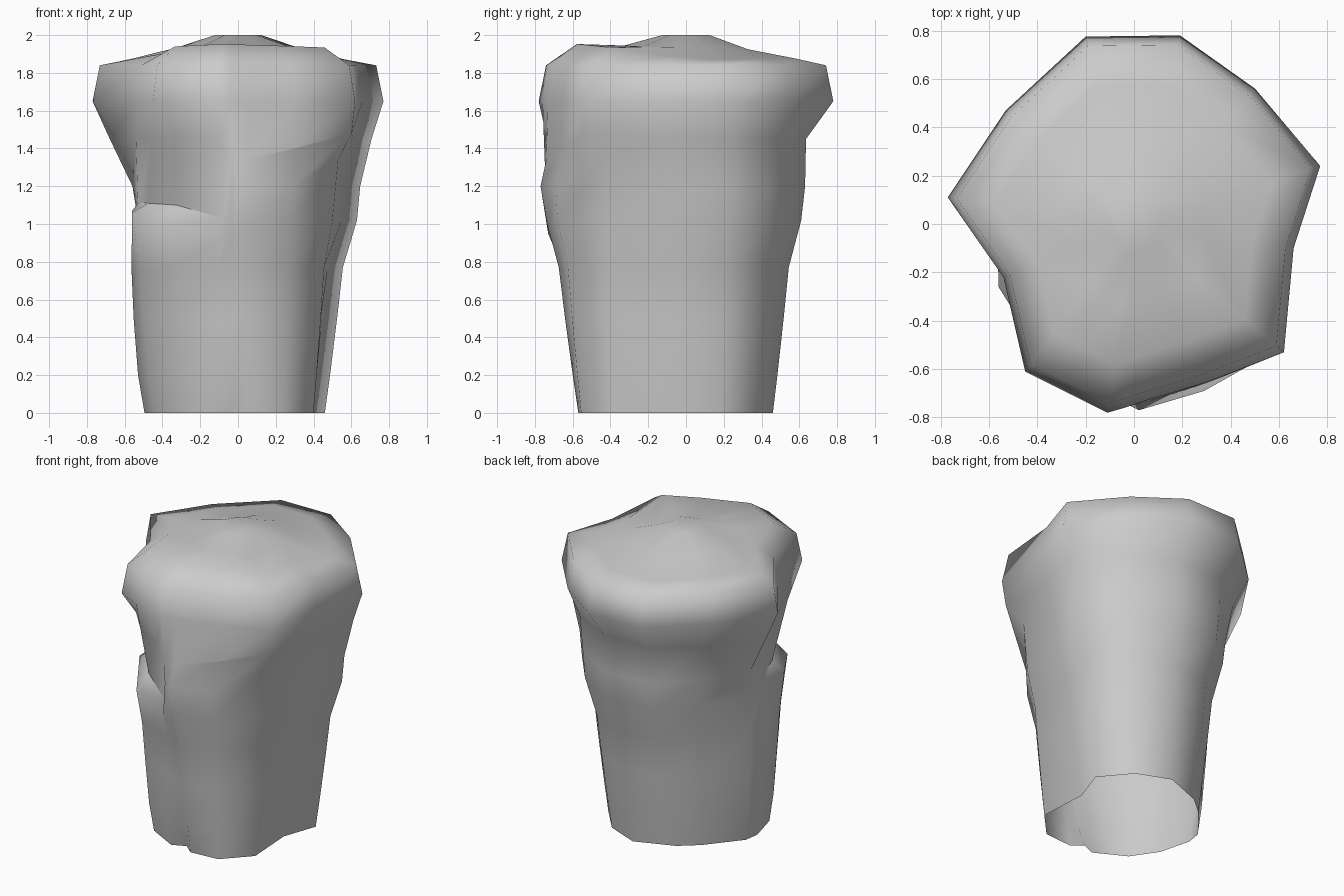
import bpy, bmesh, math
from mathutils import Vector

if "Cube" in bpy.data.objects:
    bpy.data.objects.remove(bpy.data.objects["Cube"])

# Three matching outlines, running from back-left round the front to back-right
BASE = [(-.18, .36), (-.30, .26), (-.48, .04), (-.495, -.06), (-.44, -.27), (-.325, -.44),
        (-.12, -.55), (-.03, -.56), (.04, -.57), (.24, -.555), (.40, -.385), (.38, -.05),
        (.46, .18), (.30, .37), (.08, .46)]
WAIST = [(-.16, .60), (-.38, .40), (-.53, .10), (-.56, -.05), (-.56, -.26), (-.36, -.58),
         (-.09, -.68), (-.03, -.73), (.03, -.755), (.29, -.68), (.50, -.43), (.55, -.08),
         (.63, .22), (.44, .46), (.17, .61)]
HEAD = [(-.20, .775), (-.53, .47), (-.77, .11), (-.54, -.22), (-.45, -.61), (-.28, -.695),
        (-.11, -.78), (-.04, -.76), (.05, -.73), (.30, -.655), (.62, -.53), (.66, -.10),
        (.77, .24), (.50, .56), (.19, .78)]
N = len(BASE)


def blend(a, b, t):
    """Ring between two outlines; t is one number or one per column."""
    ts = t if isinstance(t, list) else [t] * N
    return [Vector(p).lerp(Vector(q), k) for p, q, k in zip(a, b, ts)]


def level(ring, z, changes=None):
    zs = [z] * N
    for i, v in (changes or {}).items():
        zs[i] = v
    return [Vector((p[0], p[1], h)) for p, h in zip(ring, zs)]


def shrink(s, zfun):
    """Inner ring of the top surface."""
    return [Vector((x * s, y * s, zfun(x * s, y * s))) for x, y in HEAD]


# Shaft, with a small groove at the foot of the front
rings = [level(BASE, 0)]
rings[0][7].y = -.51
for z, t in ((.2, .16), (.5, .38), (.77, .56)):
    ring = blend(BASE, WAIST, [t] * 3 + [t + .12] * 3 + [t] * (N - 6))
    for i in (2, 3):
        ring[i].x -= .1 * min(t, .25)
    rings.append(level(ring, z))

# Sloping ledge on the front left, then the tucked-in neck above it
ledge = {3: 1.07, 4: 1.06, 5: 1.00, 6: .92, 7: .95, 8: 1.0}
waist = [Vector(p) for p in WAIST]
waist[8].y = -.735
rings.append(level(waist, 1.02, ledge))
neck = blend(WAIST, HEAD, .12)
for i, p in {3: (-.53, -.09), 4: (-.475, -.25), 5: (-.325, -.50), 6: (-.08, -.665),
             7: (-.03, -.745), 8: (.02, -.77), 9: (.29, -.69), 10: (.53, -.43)}.items():
    neck[i] = Vector(p)
rings.append(level(neck, 1.2, {3: 1.11, 4: 1.11, 5: 1.10, 6: 1.03, 10: 1.34}))

# Flared head with overhanging back
flare = [.15, .4, .62, .6, .6, .6, .6, .6, .6, .85, .85, .6, .55, .3, .15]
under = blend(WAIST, HEAD, flare)
for i, p in {3: (-.54, -.17), 4: (-.46, -.44), 5: (-.31, -.61), 6: (-.10, -.735)}.items():
    under[i] = Vector(p)
rings.append(level(under, 1.45, {7: 1.34, 8: 1.34, 9: 1.40, 10: 1.48}))
rings.append(level(HEAD, 1.65))
rings.append(shrink(.95, lambda x, y: 1.84))

# Gently domed top, higher toward the front
rings.append(shrink(.74, lambda x, y: 1.895 - (.1 if y < 0 else .03) * y
                    - (.06 * x * x if y > -.2 else 0)))
rings.append(shrink(.42, lambda x, y: 1.935 - .03 * y))
rings.append(shrink(.16, lambda x, y: 2.0))

bm = bmesh.new()
loops = [[bm.verts.new(p) for p in r] for r in rings]
for lo, hi in zip(loops, loops[1:]):
    for i in range(N):
        j = (i + 1) % N
        bm.faces.new((lo[i], lo[j], hi[j], hi[i]))
bm.faces.new(loops[-1])
bmesh.ops.recalc_face_normals(bm, faces=bm.faces)
for f in bm.faces:
    f.smooth = True
# Hard crease where the ledge meets the neck and under the front right of the head
for loop, cols in ((loops[5], (3, 4, 5)), (loops[6], (8, 9))):
    for i in cols:
        bm.edges.get((loop[i], loop[i + 1])).smooth = False
mesh = bpy.data.meshes.new("bone_end")
bm.to_mesh(mesh)
bm.free()
obj = bpy.data.objects.new("bone_end", mesh)
bpy.context.collection.objects.link(obj)
